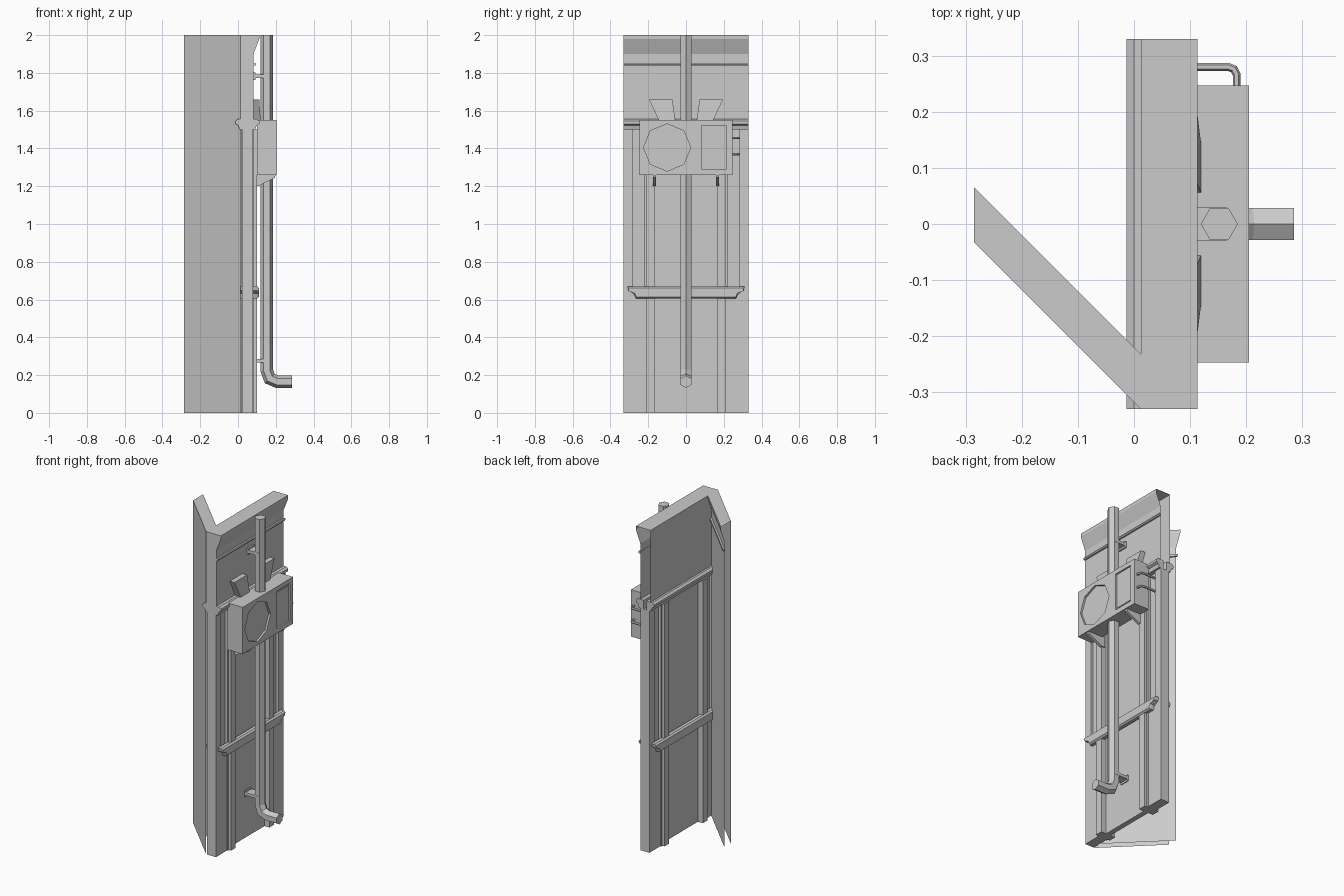
import bpy, bmesh, math
from mathutils import Vector

if "Cube" in bpy.data.objects:
    bpy.data.objects.remove(bpy.data.objects["Cube"])

CX = 0.05  # mid plane of the two-sided wall


def finish(name, bm):
    bmesh.ops.recalc_face_normals(bm, faces=bm.faces[:])
    me = bpy.data.meshes.new(name)
    bm.to_mesh(me)
    bm.free()
    ob = bpy.data.objects.new(name, me)
    bpy.context.collection.objects.link(ob)
    return ob


def loft(name, rings, closed=True, caps=(True, True)):
    bm = bmesh.new()
    vs = [[bm.verts.new(p) for p in r] for r in rings]
    n = len(rings[0])
    for a, b in zip(vs, vs[1:]):
        for i in range(n if closed else n - 1):
            j = (i + 1) % n
            bm.faces.new((a[i], a[j], b[j], b[i]))
    if caps[0]:
        bm.faces.new(vs[0])
    if caps[1]:
        bm.faces.new(vs[-1])
    return finish(name, bm)


def box(name, x, y, z):
    return loft(name, [[(x[0], y[0], h), (x[1], y[0], h), (x[1], y[1], h), (x[0], y[1], h)] for h in z])


def along_y(name, prof, y0, y1, **kw):
    return loft(name, [[(x, y, z) for x, z in prof] for y in (y0, y1)], **kw)


def along_x(name, prof, x0, x1, **kw):
    return loft(name, [[(x, y, z) for y, z in prof] for x in (x0, x1)], **kw)


def tube(name, pts, r, sides, side_axis, turn=0):
    # mitred sweep of a regular polygon along a planar path
    pts = [Vector(p) for p in pts]
    b = Vector(side_axis)
    rings = []
    for i, p in enumerate(pts):
        d0 = (p - pts[max(i - 1, 0)]).normalized()
        d1 = (pts[min(i + 1, len(pts) - 1)] - p).normalized()
        t = (d0 + d1).normalized()
        d = d1 if d1.length else d0
        n = t.cross(b) / max(t.dot(d), 0.5)
        rings.append([p + n * r * math.cos(2 * math.pi * k / sides + turn)
                      + b * r * math.sin(2 * math.pi * k / sides + turn) for k in range(sides)])
    return loft(name, rings)


def mirror_x(prof):
    return [(2 * CX - x, z) for x, z in prof]


# upper wall with flared cornice, open at the rear end
along_y("upper_wall", [(.0125, 1.5), (.0125, 2), (.113, 2), (.113, 1.98), (.082, 1.9), (.082, 1.5)],
        -.33, .33, caps=(True, False))
along_y("cornice_rod", [(.08, 1.838), (.092, 1.838), (.095, 1.845), (.092, 1.852), (.08, 1.852)], -.33, .33)

# diagonal return wall, a hollow shell with the cornice on its inner side
wing = [(0, 0), (0, 2), (.098, 2), (.098, 1.98), (.062, 1.9), (.062, 0)]
loft("return_wall", [[(x, y + d, z) for d, z in wing] for x, y in ((.0125, -.33), (-.285, -.0325))],
     closed=False, caps=(False, False))
loft("return_wall_rod", [[(x, y + d, z) for d, z in ((.06, 1.838), (.077, 1.838), (.077, 1.852), (.06, 1.852))]
                         for x, y in ((.0125, -.33), (-.285, -.0325))])

# lower wall core with edge posts and pillars on both sides
box("lower_wall", (.034, .066), (-.33, .33), (0, 1.5))
for s in (-1, 1):
    def span(a, b):
        return tuple(sorted((s * a, s * b)))
    box("edge_post", (.02, .08), span(.28, .33), (.63, 1.5))
    box("edge_base", (.02, .08), span(.215, .33), (0, .63))
    box("pillar", (0, .1), span(.165, .212), (0, 1.5))
    box("pillar_flange", (.015, .085), span(.212, .222), (0, 1.5))

# mouldings and waist rails, front and back
mould = [(.06, 1.555), (.1, 1.555), (.113, 1.545), (.113, 1.53), (.098, 1.522), (.092, 1.5), (.06, 1.5)]
rail = [(-.31, .67), (.31, .67), (.305, .647), (.275, .632), (.265, .605), (-.265, .605), (-.275, .632), (-.305, .647)]
for side, flip in (("front", False), ("back", True)):
    along_y(side + "_moulding", mirror_x(mould) if flip else mould, -.33, .33)
    x0, x1, x2 = (.02, 0, -.01) if flip else (.08, .1, .11)
    loft(side + "_waist_rail", [[(x0, y, z) for y, z in rail], [(x1, y, z) for y, z in rail],
                                [(x2, y * .99, .638 + (z - .638) * .75) for y, z in rail]])

# equipment box
unit = box("equipment_box", (.1, .205), (-.247, .247), (1.26, 1.55))


def recess(name, outline, depth):
    cut = along_x(name, outline, .205 - depth, .25)
    cut.hide_render = True
    cut.hide_set(True)
    m = unit.modifiers.new(name, "BOOLEAN")
    m.object = cut
    m.operation = "DIFFERENCE"
    m.solver = "EXACT"


octagon = [(-.1 + .125 * math.sin(k * math.pi / 4), 1.405 + .125 * math.cos(k * math.pi / 4)) for k in range(8)]
recess("dial_cutter", octagon, .012)
recess("window_cutter", [(.082, 1.29), (.215, 1.29), (.215, 1.522), (.082, 1.522)], .01)
# apply the recesses and remove the cutters
bpy.context.view_layer.update()
cut_mesh = bpy.data.meshes.new_from_object(unit.evaluated_get(bpy.context.evaluated_depsgraph_get()))
cutters = [m.object for m in unit.modifiers]
unit.modifiers.clear()
unit.data = cut_mesh
for c in cutters:
    bpy.data.objects.remove(c)
box("window_plate", (.19, .199), (.092, .205), (1.302, 1.51))

# flared ears above and brackets below the box
for s in (-1, 1):
    ear = [(.14, 1.54), (.055, 1.54), (.072, 1.66), (.196, 1.66)]
    loft("box_ear", [[(.08, s * y, z) for y, z in ear],
                     [(.113 if z > 1.6 else .12, s * y, z) for y, z in ear]])
    along_y("box_bracket", [(.08, 1.27), (.2, 1.265), (.195, 1.245), (.105, 1.2), (.08, 1.2)],
            s * .158, s * .175)

# side conduits
for z in (1.455, 1.37):
    tube("side_conduit", [(.08, .28, z), (.168, .28, z), (.178, .276, z), (.183, .266, z), (.183, .24, z)],
         .007, 6, (0, 0, 1))

# hexagonal drain pipe with elbow and wall brackets
tube("drain_pipe", [(.152, 0, 2), (.152, 0, .225), (.168, 0, .182), (.208, 0, .165), (.285, 0, .165)],
     .033, 6, (0, 1, 0))
for z, x in ((1.782, .08), (.275, .06)):
    box("pipe_bracket", (x, .165), (-.03, .03), (z - .009, z + .009))
    box("pipe_bracket_plate", (x, x + .012), (-.03, .03), (z - .02, z + .02))
